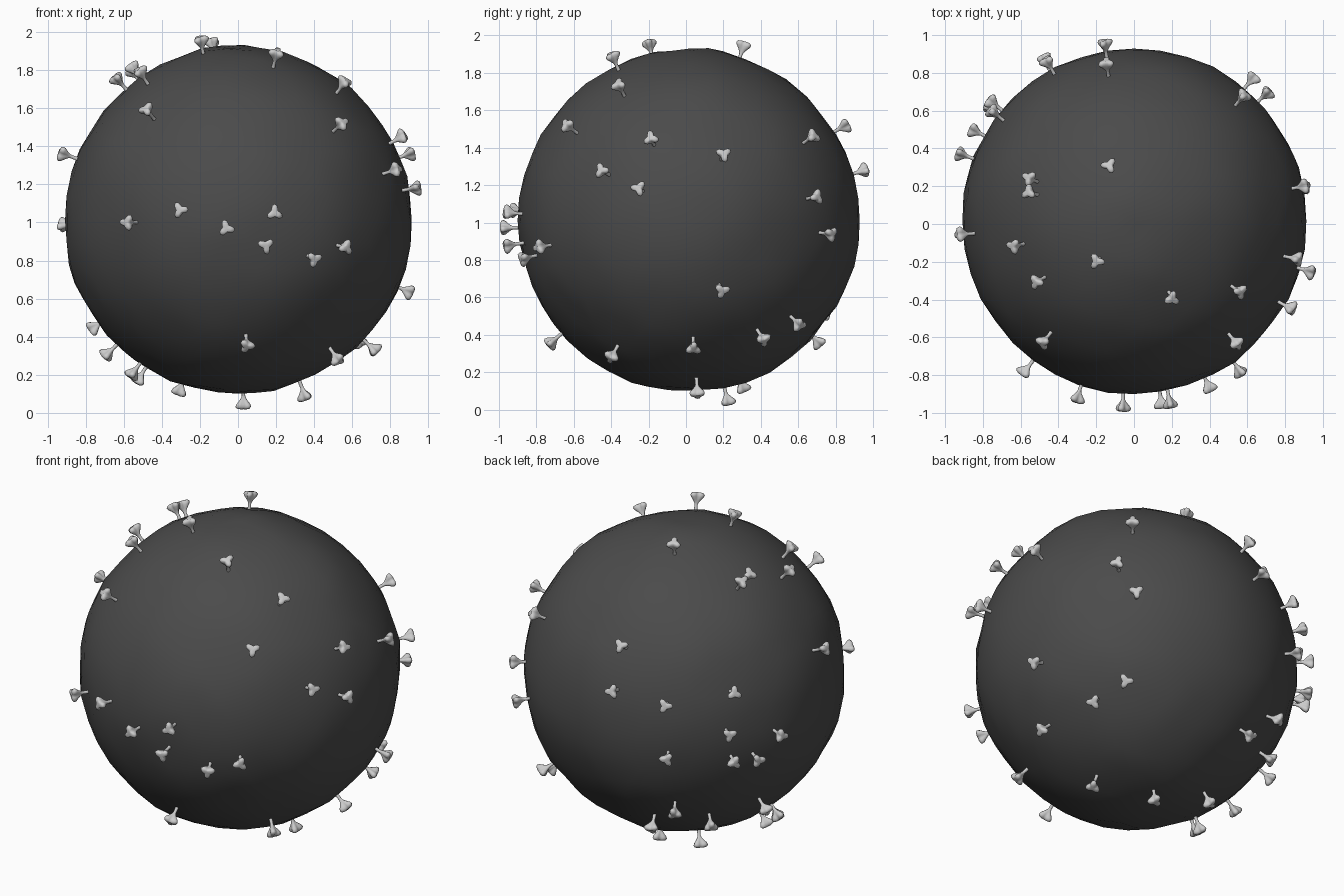
import bpy, bmesh, math
from mathutils import Vector, noise

if "Cube" in bpy.data.objects:
    bpy.data.objects.remove(bpy.data.objects["Cube"])

CENTER = Vector((0, 0.015, 1.01))
BODY_R = 0.913
HEAD_R = 0.98

def make_object(name, bm, mat=None):
    bmesh.ops.recalc_face_normals(bm, faces=bm.faces)
    me = bpy.data.meshes.new(name)
    bm.to_mesh(me)
    bm.free()
    for p in me.polygons:
        p.use_smooth = True
    ob = bpy.data.objects.new(name, me)
    bpy.context.collection.objects.link(ob)
    if mat:
        me.materials.append(mat)
    return ob

# Body: lumpy dark sphere
dark = bpy.data.materials.new("dark_grey")
dark.diffuse_color = (0.07, 0.07, 0.07, 1)
dark.use_nodes = True
dark.node_tree.nodes["Principled BSDF"].inputs["Base Color"].default_value = dark.diffuse_color
bm = bmesh.new()
bmesh.ops.create_icosphere(bm, subdivisions=4, radius=1)
for v in bm.verts:
    d = v.co.normalized()
    lump = 0.012 * noise.noise(d * 2.5) + 0.012 * noise.noise(d * 7 + Vector((5, 2, 9)))
    bump = 0.02 * max(0, 1 - (d - Vector((0, 0.15, 0.99))).length / 0.2)
    v.co = CENTER + d * (BODY_R + lump + bump)
make_object("body", bm, dark)

# Spike positions per facing side: the two other coordinates of each head centre
SPIKES = {
    (0, 1): [(-.46, .265), (-.265, .17), (-.20, .435), (.185, .35), (.025, -.675),
             (.175, -.37), (.675, .125), (.585, -.55), (.395, -.63)],
    (0, -1): [(.355, -.025), (-.07, .35), (.575, .275), (.63, .04), (.60, -.14),
              (.48, -.15), (.28, -.56), (.055, -.70)],
    (1, 1): [(.625, -.07), (.575, .445), (-.145, .505), (-.155, .265), (-.455, .22),
             (-.475, -.10), (-.437, -.495), (-.26, -.645), (-.55, -.62)],
    (1, -1): [(.54, .505), (-.475, .575), (-.30, .055), (-.575, -.01), (-.06, -.04),
              (.145, -.13), (.19, .04), (.395, -.20), (.56, -.14), (.045, -.65)],
    (2, 1): [(.20, -.405), (.555, -.37), (-.195, -.21), (-.13, .29), (-.55, .225),
             (-.55, .15), (-.63, -.13), (-.51, -.32)],
    (2, -1): [(.52, -.41), (.35, .045), (.03, .205), (-.305, .285), (-.52, -.055),
              (-.55, -.13)],
}

# Spike profile: distance from centre, radius, three-lobe strength
PROFILE = [(.88, .013, 0), (.91, .010, 0), (.94, .009, 0), (.952, .012, .1),
           (.968, .021, .25), (.984, .031, .35), (.996, .034, .38),
           (1.006, .029, .38), (1.011, .018, .3)]
SIDES = 18

def add_spike(bm, d, twist):
    q = d.to_track_quat('Z', 'Y')
    rings = []
    for dist, r, lobe in PROFILE:
        ring = []
        for i in range(SIDES):
            a = math.tau * i / SIDES
            rr = r * (1 + lobe * math.cos(3 * a))
            p = Vector((rr * math.cos(a + twist), rr * math.sin(a + twist), dist))
            ring.append(bm.verts.new(CENTER + q @ p))
        rings.append(ring)
    for lo, hi in zip(rings, rings[1:]):
        for i in range(SIDES):
            j = (i + 1) % SIDES
            bm.faces.new((lo[i], lo[j], hi[j], hi[i]))
    tip = bm.verts.new(CENTER + d * 1.006)
    for i in range(SIDES):
        bm.faces.new((rings[-1][i], rings[-1][(i + 1) % SIDES], tip))
    bm.faces.new(rings[0][::-1])

# Spikes: thin stems with three-lobed heads
bm = bmesh.new()
n = 0
for (axis, sign), pairs in SPIKES.items():
    for a, b in pairs:
        co = [a, b]
        co.insert(axis, sign * math.sqrt(max(0.01, HEAD_R ** 2 - a * a - b * b)))
        add_spike(bm, Vector(co).normalized(), n * 0.9)
        n += 1
make_object("spikes", bm)
